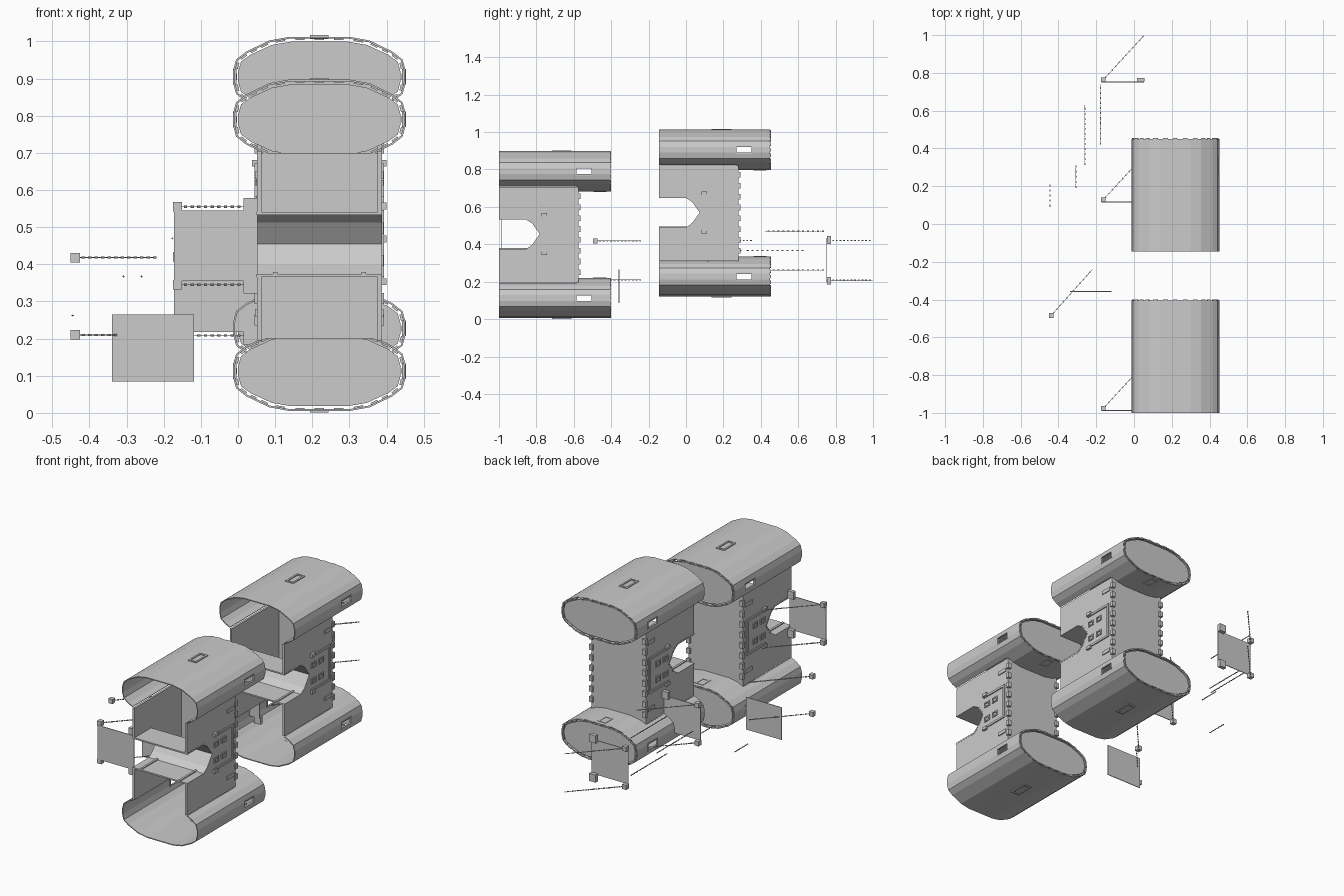
import bpy, bmesh, math
from mathutils import Vector, Matrix

cube = bpy.data.objects.get("Cube")
if cube:
    bpy.data.objects.remove(cube)

grey = bpy.data.materials.new("plain grey")
grey.use_nodes = True
grey.diffuse_color = (0.6, 0.6, 0.6, 1)
grey.node_tree.nodes["Principled BSDF"].inputs["Base Color"].default_value = (0.6, 0.6, 0.6, 1)


def finish(name, bm, thickness=0):
    mesh = bpy.data.meshes.new(name)
    bm.to_mesh(mesh)
    bm.free()
    mesh.materials.append(grey)
    ob = bpy.data.objects.new(name, mesh)
    bpy.context.collection.objects.link(ob)
    if thickness:
        mod = ob.modifiers.new("thickness", 'SOLIDIFY')
        mod.thickness = thickness
        mod.offset = 0
    return ob


def boxes(name, items):
    """One object from boxes given as (centre, size, rotation matrix or None)."""
    bm = bmesh.new()
    for centre, size, rot in items:
        m = Matrix.Translation(centre) @ (rot or Matrix()) @ Matrix.Diagonal((*size, 1))
        bmesh.ops.create_cube(bm, size=1, matrix=m)
    return finish(name, bm)


def plate(name, points, push):
    """Flat outline pushed along a vector into a solid."""
    bm = bmesh.new()
    face = bm.faces.new([bm.verts.new(p) for p in points])
    out = bmesh.ops.extrude_face_region(bm, geom=[face])
    bmesh.ops.translate(bm, vec=push, verts=[v for v in out["geom"] if isinstance(v, bmesh.types.BMVert)])
    bmesh.ops.recalc_face_normals(bm, faces=bm.faces)
    return finish(name, bm)


def frame(centre, a, b, w, axis, depth):
    """Four bars making a rectangular rim; axis is the direction it faces."""
    u, v = [i for i in range(3) if i != axis]
    bars = []
    for s in (-1, 1):
        for along, across, la, lb in ((u, v, a, b), (v, u, b, a)):
            c, size = Vector(centre), [depth] * 3
            c[across] += s * (lb - w) / 2
            size[along], size[across] = la, w
            bars.append((c, size, None))
    return bars


# Pod cross-section, relative to its centre
quarter = [(0.08, 0.105), (0.135, 0.095), (0.1675, 0.079), (0.195, 0.066), (0.222, 0.045), (0.23, 0.015)]
half = quarter + [(x, -z) for x, z in reversed(quarter)]
PROFILE = half + [(-x, -z) for x, z in half]
N = len(PROFILE)
CX = 0.219
BACK, WALL_BACK = -0.405, -0.585


def pod(label, off, zc, inward):
    centre = Vector((CX, 0, zc)) + off
    # shell, open at the front, with side windows and an opening to the body
    ys = [-1, WALL_BACK, -0.505, BACK]
    bm = bmesh.new()
    rows = [[bm.verts.new(centre + Vector((x, y, z))) for x, z in PROFILE] for y in ys]
    for j in range(len(ys) - 1):
        for i in range(N):
            k = (i + 1) % N
            mx = (PROFILE[i][0] + PROFILE[k][0]) / 2
            mz = (PROFILE[i][1] + PROFILE[k][1]) / 2
            window = j == 1 and abs(mz) < 0.01 and abs(mx) > 0.2
            opening = j == 0 and abs(mx) < 0.16 and mz * inward > 0
            if not (window or opening):
                bm.faces.new((rows[j][i], rows[j][k], rows[j + 1][k], rows[j + 1][i]))
    bmesh.ops.recalc_face_normals(bm, faces=bm.faces)
    finish(label + "_shell", bm, 0.005)
    # back cap and its finger joints
    plate(label + "_back_cap", [centre + Vector((x * 0.95, BACK - 0.012, z * 0.9)) for x, z in PROFILE],
          (0, 0.009, 0))
    teeth = []
    for i in range(N):
        p, q = Vector(PROFILE[i]), Vector(PROFILE[(i + 1) % N])
        d = q - p
        rot = Matrix.Rotation(-math.atan2(d.y, d.x), 4, 'Y')
        count = max(1, round(d.length / 0.055))
        for n in range(count):
            m = p + d * ((n + 0.5) / count)
            m *= 0.98
            teeth.append((centre + Vector((m.x, BACK, m.y)), (min(0.025, d.length * 0.55), 0.01, 0.008), rot))
    boxes(label + "_finger_joints", teeth)
    # slot rims on the outer and inner flats, window rims on the sides
    rims = frame(centre + Vector((0, -0.665, -inward * 0.107)), 0.05, 0.105, 0.01, 2, 0.01)
    rims += frame(centre + Vector((0, -0.46, inward * 0.105)), 0.05, 0.07, 0.01, 2, 0.009)
    for s in (-1, 1):
        rims += frame(centre + Vector((s * 0.228, -0.545, 0)), 0.092, 0.042, 0.006, 0, 0.01)
    boxes(label + "_slot_rims", rims)


# Curved trough outline in y, z
TROUGH = [(-1, 0.37), (-0.855, 0.37), (-0.82, 0.395), (-0.778, 0.455),
          (-0.82, 0.515), (-0.855, 0.537), (-1, 0.537)]


def module(label, off):
    pod(label + "_lower_pod", off, 0.1125, 1)
    pod(label + "_upper_pod", off, 0.79, -1)
    # side walls with the trough cut out of the front edge
    outline = [(-1, 0.195), (-0.575, 0.195), (-0.575, 0.705), (-1, 0.705)] + TROUGH[::-1]
    for side, x, s in (("right", 0.051, -1), ("left", 0.387, 1)):
        plate(f"{label}_{side}_wall", [off + Vector((x, y, z)) for y, z in outline], (-s * 0.012, 0, 0))
        trim = frame(off + Vector((x, -0.685, 0.455)), 0.17, 0.2, 0.012, 0, 0.012)
        trim = [t for t in trim if t[0].y > off.y - 0.75]
        for y in (-0.745, -0.68):
            for z in (0.41, 0.497):
                trim += frame(off + Vector((x, y, z)), 0.04, 0.03, 0.007, 0, 0.01)
        for z in (0.353, 0.557):
            trim.append((off + Vector((x + s * 0.003, -0.757, z)), (0.02, 0.03, 0.018), None))
        for z in (0.27, 0.64):
            trim.append((off + Vector((x, -0.62, z)), (0.01, 0.06, 0.02), None))
        boxes(f"{label}_{side}_wall_trim", trim)
        # finger joints down the rear corner
        boxes(f"{label}_{side}_corner_joints",
              [(off + Vector((x - s * 0.004, -0.573, 0.25 + 0.058 * i)), (0.02, 0.02, 0.03), None)
               for i in range(8)])
    boxes(label + "_back_wall", [(off + Vector((CX, -0.58, 0.45)), (0.325, 0.01, 0.5), None)])
    # trough running across the body
    bm = bmesh.new()
    a, b = [[bm.verts.new(off + Vector((x, y, z))) for y, z in TROUGH] for x in (0.05, 0.388)]
    for i in range(len(TROUGH) - 1):
        bm.faces.new((a[i], a[i + 1], b[i + 1], b[i]))
    finish(label + "_trough", bm, 0.008)
    boxes(label + "_trough_ribs", [(off + Vector((x, -0.925, 0.375)), (0.012, 0.15, 0.008), None)
                                   for x in (0.1, 0.338)])


module("front", Vector((0, 0, 0)))
module("rear", Vector((0, 0.855, 0.115)))


def chain(name, start, end):
    start, end = Vector(start), Vector(end)
    d = end - start
    count = int(d.length / 0.013)
    turn = Matrix.Rotation(math.atan2(d.y, d.x), 4, 'Z')
    boxes(name, [(start + d * ((i + 0.5) / count),
                  (0.011, 0.002, 0.006) if i % 2 else (0.011, 0.006, 0.002), turn) for i in range(count)])


# Hinged doors, each with corner blocks and two chains
for label, y, low, high in (("front", -0.988, 0.345, 0.555), ("middle", 0.117, 0.208, 0.42),
                            ("rear", 0.752, 0.208, 0.42)):
    boxes(label + "_door", [((-0.06, y, (low + high) / 2), (0.225, 0.004, high - low - 0.02), None)])
    blocks = []
    for z, s in ((low, -1), (high, 1)):
        blocks.append(((-0.163, y + 0.012, z), (0.025, 0.025, 0.026), None))
        blocks.append(((0.035, y + 0.012, z + s * 0.003), (0.04, 0.02, 0.042), None))
        chain(f"{label}_door_chain_{'upper' if s > 0 else 'lower'}",
              (-0.155, y + 0.02, z), (0.052, y + 0.245, z))
    boxes(label + "_door_blocks", blocks)

# Detached door with its blocks and chains
boxes("loose_door", [((-0.229, -0.358, 0.175), (0.22, 0.004, 0.18), None)])
boxes("loose_blocks", [((-0.438, -0.485, z), (0.025, 0.025, 0.025), None) for z in (0.21, 0.418)])
for z in (0.21, 0.418):
    chain("loose_block_chain", (-0.43, -0.475, z), (-0.22, -0.24, z))

# Loose straight chains
for x, z, y0, y1 in ((-0.177, 0.47, 0.42, 0.74), (-0.177, 0.262, 0.42, 0.74), (-0.26, 0.367, 0.31, 0.63),
                     (-0.308, 0.367, 0.19, 0.31), (-0.445, 0.262, 0.09, 0.21)):
    chain("straight_chain", (x, y0, z), (x, y1, z))
